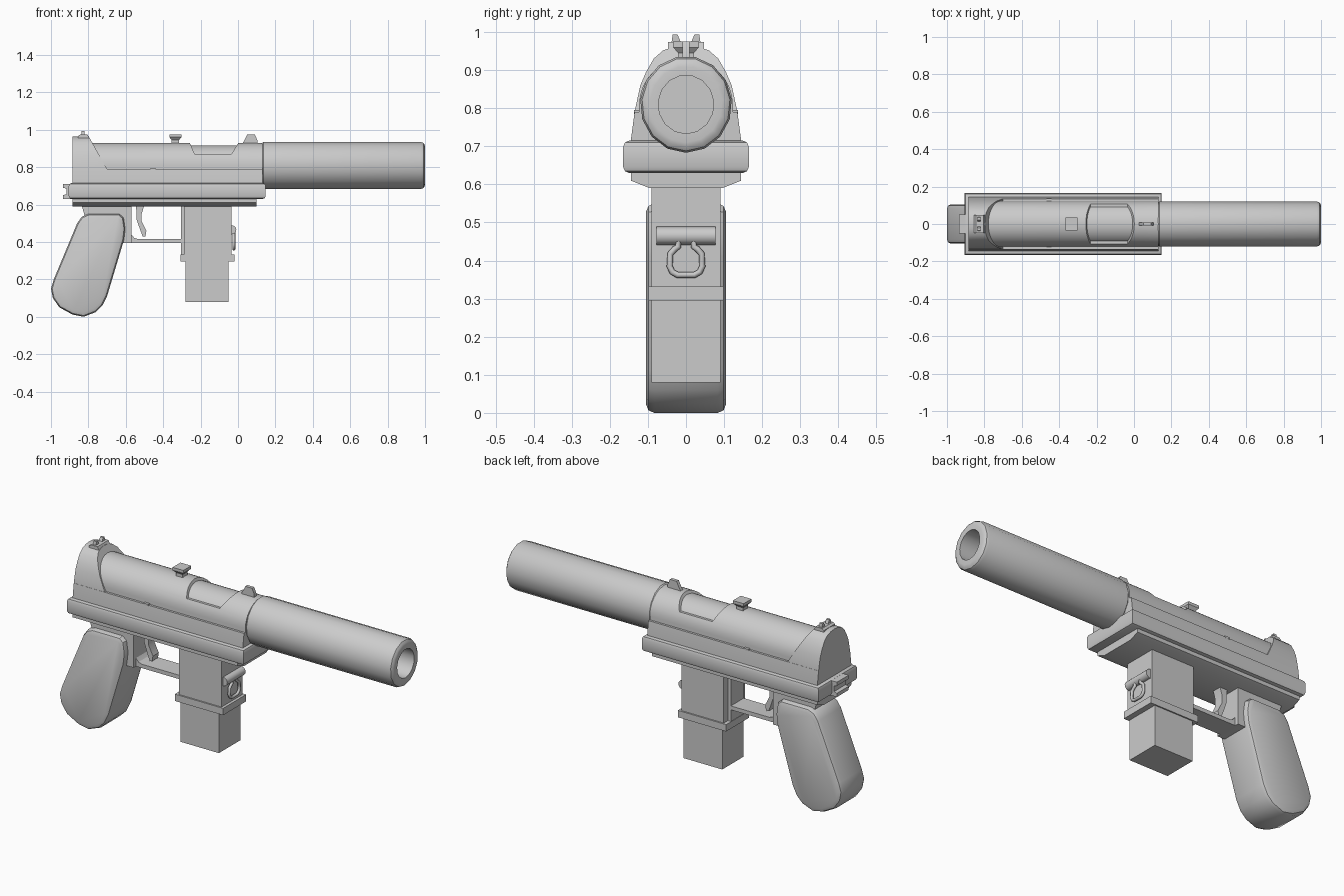
import bpy, bmesh
from math import sin, cos, pi, radians

if "Cube" in bpy.data.objects:
    bpy.data.objects.remove(bpy.data.objects["Cube"])


def loft(name, rings, bevel=0.0, axis=None, segs=2):
    """Skin a list of equal-length point rings, cap both ends, optionally round the cap rims."""
    bm = bmesh.new()
    vs = [[bm.verts.new(p) for p in r] for r in rings]
    n = len(rings[0])
    for a, b in zip(vs, vs[1:]):
        for i in range(n):
            j = (i + 1) % n
            bm.faces.new((a[i], a[j], b[j], b[i]))
    caps = [bm.faces.new(vs[0]), bm.faces.new(vs[-1])]
    bmesh.ops.recalc_face_normals(bm, faces=bm.faces[:])
    if bevel:
        edges = [e for f in caps for e in f.edges]
        bmesh.ops.bevel(bm, geom=edges, offset=bevel, segments=segs, profile=0.5,
                        affect='EDGES', clamp_overlap=True)
    me = bpy.data.meshes.new(name)
    bm.to_mesh(me)
    bm.free()
    ob = bpy.data.objects.new(name, me)
    bpy.context.collection.objects.link(ob)
    return ob


def prism(name, pts, axis, a, b, bevel=0.0, segs=2):
    put = {'x': lambda p, t: (t, p[0], p[1]),
           'y': lambda p, t: (p[0], t, p[1]),
           'z': lambda p, t: (p[0], p[1], t)}[axis]
    return loft(name, [[put(p, t) for p in pts] for t in (a, b)], bevel, segs=segs)


def rect(x0, x1, y0, y1):
    return [(x0, y0), (x1, y0), (x1, y1), (x0, y1)]


def box(name, x0, x1, hy, z0, z1, bevel=0.0):
    return prism(name, rect(x0, x1, -hy, hy), 'z', z0, z1, bevel)


def mirror(half):
    """Close a right-hand (y, z) outline with its mirror image."""
    return half + [(-y, z) for y, z in reversed(half) if y > 1e-6]


def arch(a, top, base, zc=0.81, n=16):
    r = top - zc
    return [(a, base)] + [(a * cos(pi * i / n), zc + r * sin(pi * i / n))
                          for i in range(n + 1)] + [(-a, base)]


# Barrel sleeve with rounded muzzle and bore
profile = [(0.125, 0.118), (0.135, 0.127), (0.978, 0.127), (0.991, 0.122), (0.998, 0.112),
           (1.0, 0.100), (1.0, 0.077), (0.80, 0.077)]
N = 15
loft("barrel_sleeve", [[(x, 0.95 * r * sin(2 * pi * i / N), 0.81 - r * cos(2 * pi * i / N))
                        for i in range(N)] for x, r in profile])

# Upper receiver tube with port opening
tube = prism("receiver_tube", arch(0.123, 0.93, 0.70), 'x', -0.86, 0.13)
cutter = prism("port_cutter", [(-0.262, 0.94), (-0.232, 0.87), (-0.035, 0.87), (0.008, 0.94),
                               (0.008, 1.05), (-0.262, 1.05)], 'y', -0.3, 0.3)
cutter.hide_render = True
mod = tube.modifiers.new("port", 'BOOLEAN')
mod.operation, mod.object, mod.solver = 'DIFFERENCE', cutter, 'EXACT'
bpy.context.view_layer.objects.active = tube
bpy.ops.object.modifier_apply(modifier=mod.name)
bpy.data.objects.remove(cutter)
prism("bolt", arch(0.112, 0.916, 0.72), 'x', -0.30, 0.05)

# Receiver side strip, and rear cap with slanted front
prism("receiver_side", mirror([(0.145, 0.70), (0.145, 0.715), (0.135, 0.79)]), 'x', -0.885, 0.13)
cap = mirror([(0.135, 0.78), (0.133, 0.80), (0.12, 0.86), (0.105, 0.895), (0.085, 0.93),
              (0.06, 0.952), (0.03, 0.962), (0.0, 0.965)])
loft("rear_cap", [[(-0.885, y, z) for y, z in cap],
                  [(-0.79 + 0.56 * (0.95 - z), y, z) for y, z in cap]])
for s in (-1, 1):
    prism("side_slot", rect(-0.468, -0.44, 0.785, 0.795), 'y', s * 0.12, s * 0.137)

# Lower rail and tapered underside
box("lower_rail", -0.905, 0.148, 0.165, 0.63, 0.715, bevel=0.016)
prism("rail_underside", mirror([(0.095, 0.59), (0.145, 0.61), (0.145, 0.64)]), 'x', -0.885, 0.10)
prism("rear_latch", [(-0.89, 0.71), (-0.935, 0.71), (-0.935, 0.69), (-0.918, 0.685),
                     (-0.918, 0.655), (-0.935, 0.65), (-0.935, 0.63), (-0.89, 0.63)],
      'y', -0.05, 0.05)

# Grip, grip frame, guard and trigger
prism("grip", [(-0.80, 0.55), (-0.635, 0.55), (-0.612, 0.53), (-0.603, 0.47), (-0.61, 0.41),
               (-0.70, 0.11), (-0.725, 0.06), (-0.76, 0.025), (-0.825, 0.0), (-0.885, 0.012),
               (-0.955, 0.05), (-0.99, 0.10), (-1.0, 0.15), (-0.985, 0.20), (-0.86, 0.50),
               (-0.835, 0.535)], 'y', -0.105, 0.105, bevel=0.022)
prism("grip_frame", [(-0.84, 0.61), (-0.57, 0.61), (-0.57, 0.395), (-0.65, 0.395),
                     (-0.80, 0.45), (-0.82, 0.54)], 'y', -0.075, 0.075)
prism("guard", [(-0.58, 0.46), (-0.57, 0.44), (-0.555, 0.422), (-0.535, 0.416), (-0.29, 0.416),
                (-0.29, 0.395), (-0.58, 0.395)], 'y', -0.055, 0.055)
prism("trigger", [(-0.545, 0.60), (-0.50, 0.60), (-0.515, 0.55), (-0.515, 0.51), (-0.49, 0.46),
                  (-0.495, 0.43), (-0.51, 0.43), (-0.525, 0.47), (-0.542, 0.52)],
      'y', -0.025, 0.025)

# Box in front of the guard
box("guard_post", -0.306, -0.27, 0.055, 0.33, 0.60)
box("front_well", -0.288, -0.035, 0.09, 0.31, 0.61)
box("well_collar", -0.308, -0.02, 0.098, 0.295, 0.332)
box("lower_box", -0.28, -0.05, 0.091, 0.08, 0.31)

# Strap bar and loop
prism("strap_bar", [(-0.033 + 0.024 * cos(2 * pi * i / 12), 0.465 + 0.024 * sin(2 * pi * i / 12))
                    for i in range(12)], 'y', -0.078, 0.078)
half = [(0.02, 0.46), (0.02, 0.437), (0.03, 0.43), (0.041, 0.418), (0.043, 0.385),
        (0.036, 0.37), (0.022, 0.362)]
path = half + [(-y, z) for y, z in reversed(half)]
cu = bpy.data.curves.new("strap_loop", 'CURVE')
cu.dimensions, cu.bevel_depth, cu.bevel_resolution = '3D', 0.008, 2
sp = cu.splines.new('POLY')
sp.points.add(len(path) - 1)
for p, (y, z) in zip(sp.points, path):
    p.co = (-0.022, y, z, 1)
bpy.context.collection.objects.link(bpy.data.objects.new("strap_loop", cu))

# Top knob and sights
loft("top_knob", [[(-0.335 + sx * h, sy * h * 1.05, z) for sx, sy in rect(-1, 1, -1, 1)]
                  for h, z in ((0.02, 0.915), (0.02, 0.945), (0.032, 0.96), (0.032, 0.975))])
prism("front_sight", [(0.02, 0.92), (0.035, 0.945), (0.05, 0.975), (0.09, 0.975), (0.103, 0.945),
                      (0.103, 0.92)], 'y', -0.009, 0.009)
prism("rear_sight_base", [(-0.855, 0.945), (-0.855, 0.966), (-0.845, 0.974), (-0.805, 0.974),
                          (-0.79, 0.945)], 'y', -0.047, 0.047)
for s in (-1, 1):
    prism("rear_sight_ear", [(s * 0.008, 0.96), (s * 0.022, 0.993), (s * 0.035, 0.993),
                             (s * 0.04, 0.96)], 'x', -0.838, -0.82)

# Smooth the rounded surfaces and keep hard edges
bpy.ops.object.select_all(action='DESELECT')
for ob in bpy.context.scene.objects:
    if ob.type == 'MESH':
        ob.select_set(True)
        bpy.context.view_layer.objects.active = ob
bpy.ops.object.shade_smooth_by_angle(angle=radians(32))
